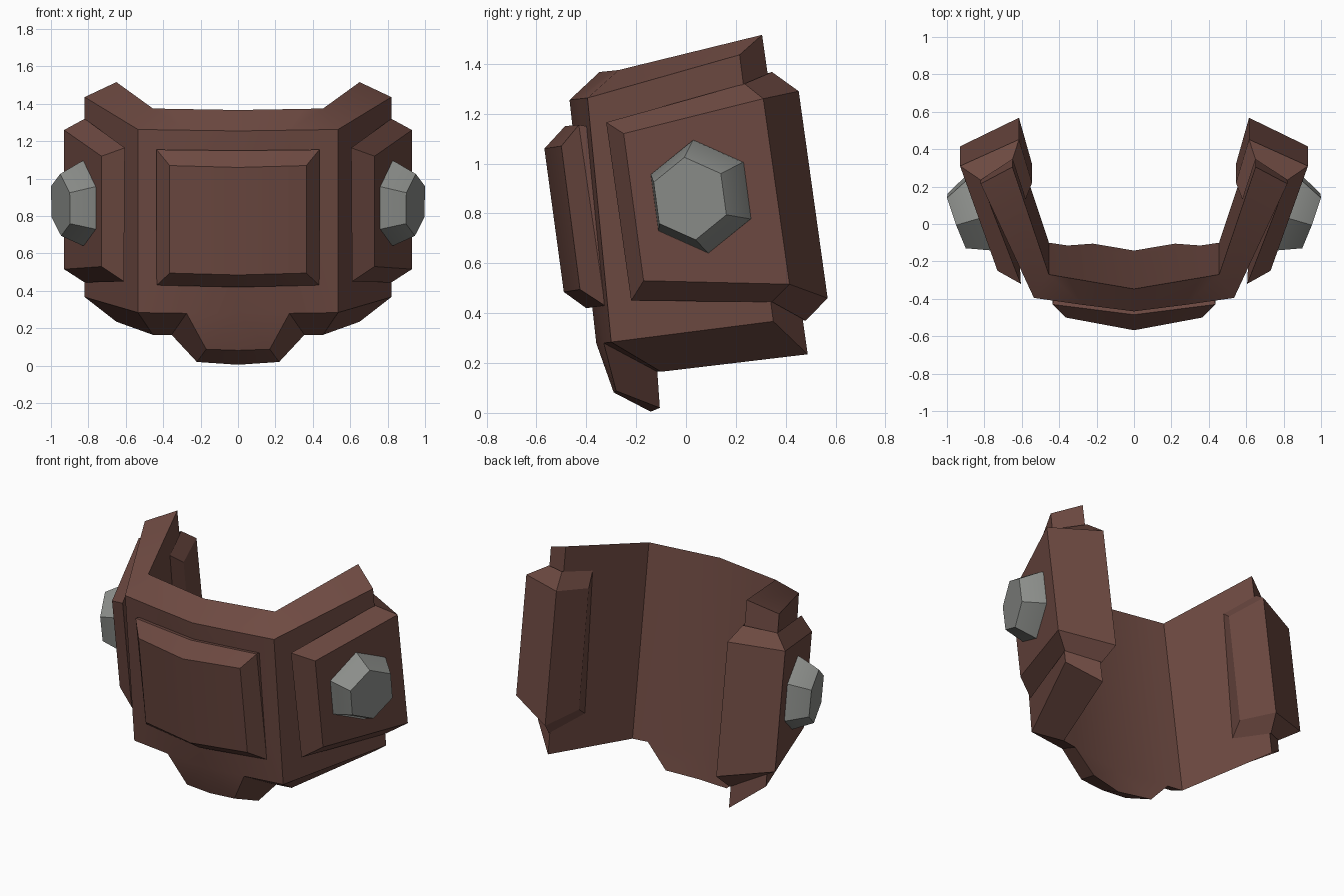
import bpy, bmesh, math
from mathutils import Vector

if "Cube" in bpy.data.objects:
    bpy.data.objects.remove(bpy.data.objects["Cube"])


def material(name, rgb):
    m = bpy.data.materials.new(name)
    m.diffuse_color = (*rgb, 1)
    m.use_nodes = True
    m.node_tree.nodes["Principled BSDF"].inputs["Base Color"].default_value = m.diffuse_color
    return m


BROWN = material("brown leather", (0.155, 0.068, 0.054))
STEEL = material("grey steel", (0.26, 0.27, 0.255))


def build(name, verts, faces, mat):
    """Half-model from named points, mirrored across x = 0."""
    bm = bmesh.new()
    v = {k: bm.verts.new(p) for k, p in verts.items()}
    for f in faces:
        bm.faces.new([v[k] for k in f])
    bmesh.ops.recalc_face_normals(bm, faces=bm.faces)
    me = bpy.data.meshes.new(name)
    bm.to_mesh(me)
    bm.free()
    me.materials.append(mat)
    ob = bpy.data.objects.new(name, me)
    bpy.context.collection.objects.link(ob)
    mod = ob.modifiers.new("mirror", 'MIRROR')
    mod.use_clip = True
    bpy.context.view_layer.objects.active = ob
    ob.select_set(True)
    bpy.ops.object.modifier_apply(modifier="mirror")
    # make every shell face outwards
    bm = bmesh.new()
    bm.from_mesh(me)
    bmesh.ops.recalc_face_normals(bm, faces=bm.faces)
    bm.to_mesh(me)
    bm.free()
    bpy.ops.object.shade_smooth_by_angle(angle=math.radians(25))
    ob.select_set(False)
    return ob


# Curved band with its lower flap. Stations: c centre, f flap edge, k corner, e arm end.
# Suffix: o/i outer/inner, t/b top/bottom; l = lip of the flap.
band = {
    "cot": (0, -.467, 1.255), "cit": (0, -.347, 1.367),
    "cob": (0, -.36, .28), "cib": (0, -.164, .165),
    "fot": (.275, -.432, 1.259), "fit": (.355, -.287, 1.373),
    "fob": (.275, -.33, .28), "fib": (.355, -.115, .165),
    "kot": (.535, -.395, 1.263), "kit": (.455, -.27, 1.375),
    "kob": (.535, -.30, .284), "kib": (.455, -.10, .165),
    "eot": (.82, .215, 1.436), "eit": (.65, .305, 1.516),
    "eob": (.82, .35, .367), "eib": (.65, .488, .235),
    "col": (0, -.29, .082), "cil": (0, -.142, .005),
    "fol": (.17, -.28, .088), "fil": (.22, -.105, .02),
}
band_faces = []
for a, b in ("cf", "fk", "ke"):
    band_faces += [(a + "ot", b + "ot", b + "ob", a + "ob"),     # outside
                   (a + "it", b + "it", b + "ib", a + "ib"),     # inside
                   (a + "ot", b + "ot", b + "it", a + "it")]     # top slope
    if a != "c":
        band_faces.append((a + "ob", b + "ob", b + "ib", a + "ib"))
band_faces += [("eot", "eit", "eib", "eob"),                     # arm end
               ("cob", "fob", "fol", "col"), ("cib", "fib", "fil", "cil"),
               ("fob", "fib", "fil", "fol"), ("col", "fol", "fil", "cil")]
build("curved_band", band, band_faces, BROWN)

# Raised bevelled front panel: b buried, r rim, p plate
panel = {
    "crt": (0, -.485, 1.15), "crb": (0, -.40, .42),
    "srt": (.435, -.43, 1.155), "srb": (.435, -.325, .43),
    "cpt": (0, -.568, 1.06), "cpb": (0, -.49, .485),
    "spt": (.365, -.50, 1.07), "spb": (.365, -.425, .495),
    "cbt": (0, -.42, 1.14), "cbb": (0, -.34, .43),
    "sbt": (.43, -.37, 1.145), "sbb": (.43, -.28, .44),
}
build("front_panel", panel, [
    ("cpt", "spt", "spb", "cpb"), ("crt", "srt", "spt", "cpt"),
    ("srt", "srb", "spb", "spt"), ("crb", "srb", "spb", "cpb"),
    ("crt", "srt", "sbt", "cbt"), ("srt", "srb", "sbb", "sbt"),
    ("crb", "srb", "sbb", "cbb"), ("cbt", "sbt", "sbb", "cbb")], BROWN)

# Bevelled pads wrapped around the arm ends.
# Lower ring a-d touches the arm, raised ring A-D: outer front, outer rear, inner rear, inner front
pad = {
    "At": (.73, -.25, 1.12), "Bt": (.93, .31, 1.26),
    "Ct": (.615, .452, 1.29), "Dt": (.545, .22, 1.24),
    "Ab": (.73, -.17, .53), "Bb": (.93, .415, .516),
    "Cb": (.615, .568, .46), "Db": (.545, .32, .49),
    "at": (.605, -.32, 1.165), "bt": (.82, .235, 1.32),
    "ct": (.65, .345, 1.367), "dt": (.58, .13, 1.31),
    "ab": (.61, -.22, .45), "bb": (.82, .345, .445),
    "cb": (.65, .48, .37), "db": (.572, .22, .42),
}
pad_faces = [("at", "ab", "Ab", "At"), ("dt", "db", "Db", "Dt")]
for a, b in ("AB", "BC", "CD"):
    x, y = a.lower(), b.lower()
    pad_faces += [(a + "t", b + "t", b + "b", a + "b"),
                  (x + "t", y + "t", y + "b", x + "b"),
                  (x + "t", y + "t", b + "t", a + "t"),
                  (x + "b", y + "b", b + "b", a + "b")]
build("arm_pads", pad, pad_faces, BROWN)

# Tapered hexagonal bolts on the pads
axis = Vector((.938, -.34, -.06)).normalized()
up = Vector((0, -.13, 1))
up = (up - axis * up.dot(axis)).normalized()
side = up.cross(axis)
base = Vector((.833, .058, .867))
bolt = {}
for ring, (dist, rad) in enumerate(((-.04, .228), (0, .228), (.123, .167))):
    for i in range(6):
        t = math.radians(60 * i)
        bolt[ring, i] = base + axis * dist + (up * math.cos(t) + side * math.sin(t)) * rad
bolt_faces = [[(r, i) for i in range(6)] for r in (0, 2)]
bolt_faces += [[(r, i), (r, (i + 1) % 6), (r + 1, (i + 1) % 6), (r + 1, i)]
               for r in (0, 1) for i in range(6)]
build("hex_bolts", bolt, bolt_faces, STEEL)
